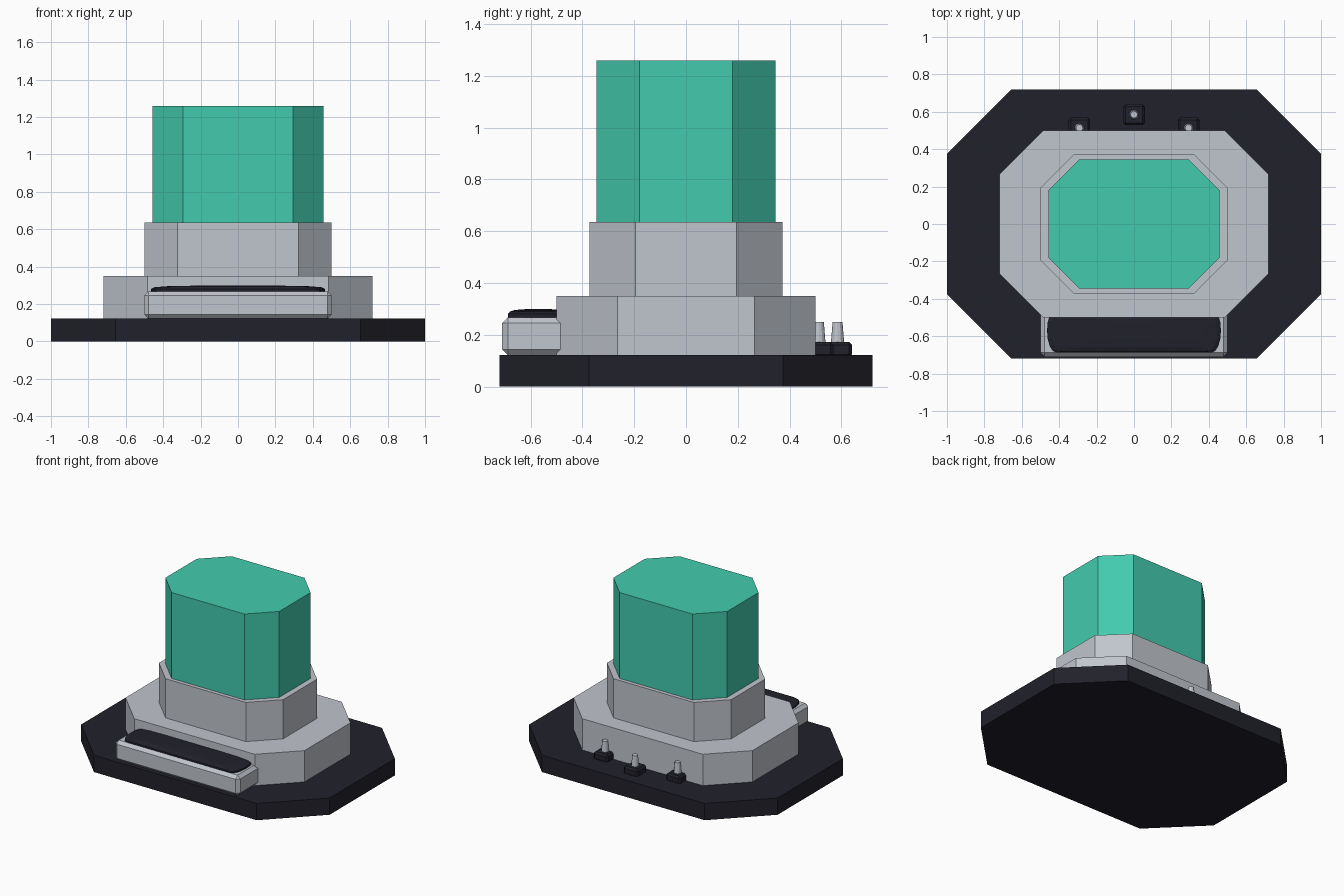
import bpy, bmesh, math

if "Cube" in bpy.data.objects:
    bpy.data.objects.remove(bpy.data.objects["Cube"])


def material(name, rgb):
    m = bpy.data.materials.new(name)
    m.diffuse_color = (*rgb, 1)
    m.use_nodes = True
    m.node_tree.nodes["Principled BSDF"].inputs["Base Color"].default_value = m.diffuse_color
    return m


DARK = material("dark navy", (0.0150, 0.0150, 0.0240))
GREY = material("light grey", (0.53, 0.56, 0.61))
GREEN = material("mint green", (0.056, 0.60, 0.425))


def finish(name, bm, mat):
    bmesh.ops.recalc_face_normals(bm, faces=bm.faces)
    me = bpy.data.meshes.new(name)
    bm.to_mesh(me)
    bm.free()
    me.materials.append(mat)
    ob = bpy.data.objects.new(name, me)
    bpy.context.collection.objects.link(ob)
    return ob


def stack(name, rings, mat):
    """Loft a list of equal-length point rings and cap both ends."""
    bm = bmesh.new()
    loops = [[bm.verts.new(p) for p in r] for r in rings]
    n = len(loops[0])
    for a, b in zip(loops, loops[1:]):
        for i in range(n):
            j = (i + 1) % n
            bm.faces.new((a[i], a[j], b[j], b[i]))
    bm.faces.new(loops[0][::-1])
    bm.faces.new(loops[-1])
    return finish(name, bm, mat)


def octagon(hx, hy, c, z):
    return [(hx, -hy + c, z), (hx, hy - c, z), (hx - c, hy, z), (-hx + c, hy, z),
            (-hx, hy - c, z), (-hx, -hy + c, z), (-hx + c, -hy, z), (hx - c, -hy, z)]


def tier(name, hx, hy, c, z0, z1, mat):
    stack(name, [octagon(hx, hy, c, z0), octagon(hx, hy, c, z1)], mat)


def bevel_box(name, centre, size, width, mat):
    bm = bmesh.new()
    bmesh.ops.create_cube(bm, size=1)
    bmesh.ops.scale(bm, vec=size, verts=bm.verts)
    bmesh.ops.translate(bm, vec=centre, verts=bm.verts)
    bmesh.ops.bevel(bm, geom=bm.edges[:], offset=width, segments=1, affect='EDGES')
    return finish(name, bm, mat)


# Stepped octagonal body
tier("base_plate", 1.0, 0.72, 0.345, 0.0, 0.122, DARK)
tier("lower_tier", 0.72, 0.50, 0.235, 0.122, 0.35, GREY)
tier("middle_tier", 0.50, 0.372, 0.177, 0.35, 0.635, GREY)
tier("green_block", 0.458, 0.345, 0.165, 0.635, 1.26, GREEN)

# Front tray
bevel_box("front_tray", (0, -0.575, 0.195), (1.0, 0.27, 0.146), 0.022, GREY)


# Rounded pad on the tray
def pad_ring(hx, hy, z):
    pts = []
    for side in (1, -1):
        for k in range(9):
            a = math.radians(-90 + 180 * k / 8)
            pts.append((side * (hx - 0.05 + 0.05 * math.cos(a)),
                        -0.57 + side * hy * math.sin(a), z))
    return pts


stack("tray_pad", [pad_ring(0.465, 0.118, 0.255), pad_ring(0.465, 0.118, 0.28),
                   pad_ring(0.445, 0.11, 0.29), pad_ring(0.37, 0.09, 0.296),
                   pad_ring(0.12, 0.04, 0.30)], DARK)

# Three small switches at the back
for label, x, y in (("left", -0.292, 0.513), ("centre", 0, 0.585), ("right", 0.292, 0.513)):
    bevel_box("switch_base_" + label, (x, y, 0.143), (0.115, 0.112, 0.06), 0.012, DARK)
    rings = [[(x + r * math.cos(math.tau * k / 12), y + r * math.sin(math.tau * k / 12), z)
              for k in range(12)] for r, z in ((0.026, 0.165), (0.019, 0.25))]
    stack("switch_peg_" + label, rings, GREY)
